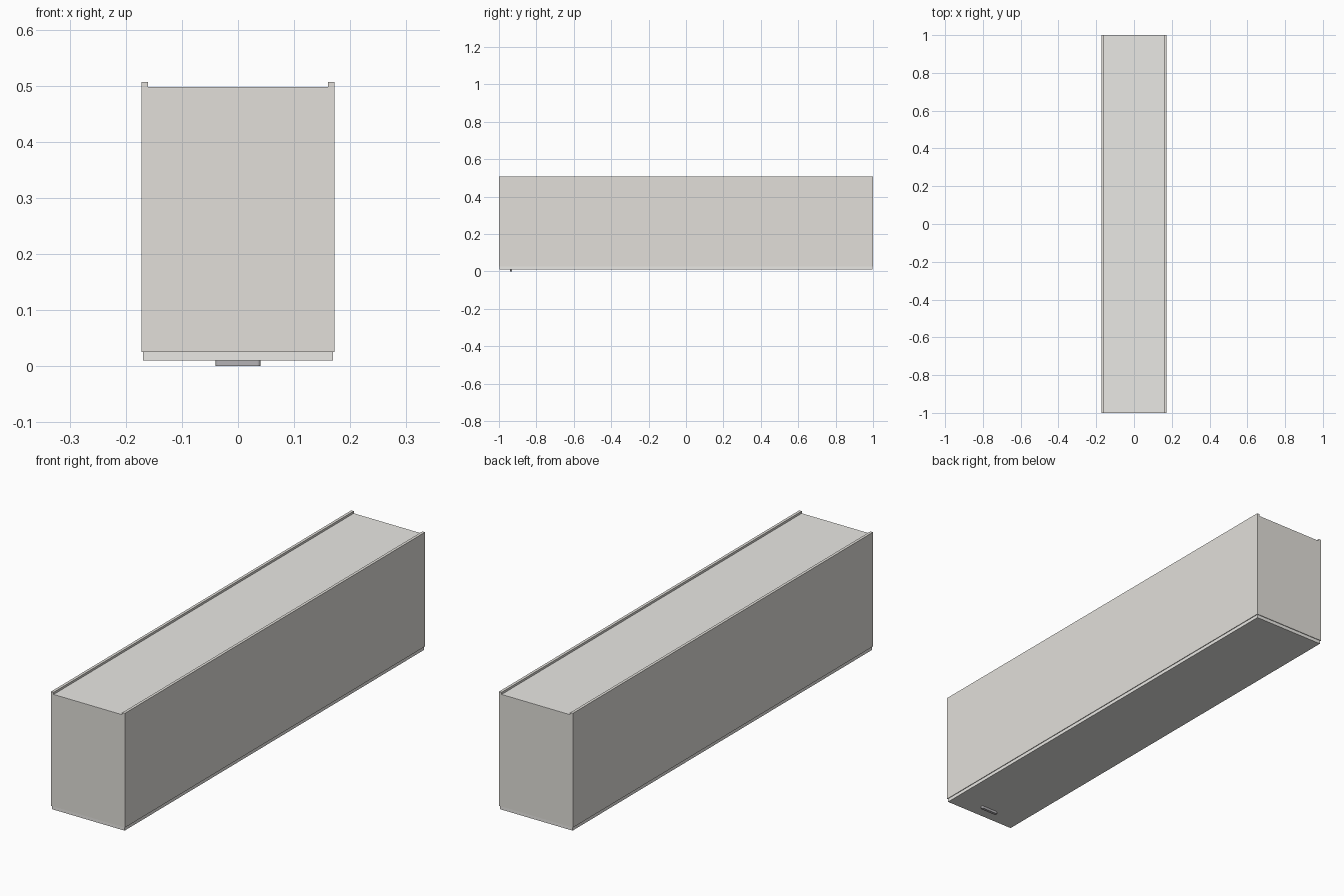
import bpy, bmesh

if "Cube" in bpy.data.objects:
    bpy.data.objects.remove(bpy.data.objects["Cube"])


def material(name, color):
    mat = bpy.data.materials.new(name)
    mat.diffuse_color = (*color, 1)
    mat.use_nodes = True
    mat.node_tree.nodes["Principled BSDF"].inputs["Base Color"].default_value = mat.diffuse_color
    return mat


def add_object(name, bm, mat):
    bmesh.ops.recalc_face_normals(bm, faces=bm.faces)
    mesh = bpy.data.meshes.new(name)
    bm.to_mesh(mesh)
    bm.free()
    mesh.materials.append(mat)
    obj = bpy.data.objects.new(name, mesh)
    bpy.context.collection.objects.link(obj)
    return obj


def extrude_profile(name, half, y0, y1, mat):
    """Mirror a half profile of (x, z) points across x = 0 and extrude it along y."""
    points = half + [(-x, z) for x, z in reversed(half)]
    bm = bmesh.new()
    face = bm.faces.new([bm.verts.new((x, y0, z)) for x, z in points])
    ext = bmesh.ops.extrude_face_region(bm, geom=[face])
    moved = [v for v in ext["geom"] if isinstance(v, bmesh.types.BMVert)]
    bmesh.ops.translate(bm, verts=moved, vec=(0, y1 - y0, 0))
    return add_object(name, bm, mat)


def slab(name, half_width, y0, y1, z0, z1, mat):
    return extrude_profile(name, [(half_width, z0), (half_width, z1)], y0, y1, mat)


beige = material("beige", (0.76, 0.74, 0.70))
pale = material("pale_grey", (0.82, 0.81, 0.78))
dark = material("dark_grey", (0.46, 0.45, 0.47))

# Long case with a raised rail along each top edge
extrude_profile("case", [(0.172, 0.025), (0.172, 0.507), (0.16, 0.507), (0.16, 0.495)],
                -1, 1, beige)

# Thin top sheet lying between the rails
slab("top_sheet", 0.16, -1, 1, 0.495, 0.498, pale)

# Bottom panel, slightly inset from the case
slab("bottom_panel", 0.169, -0.997, 0.997, 0.0105, 0.025, pale)

# Small pull handle under the front end, with rounded ends
handle = slab("handle", 0.04, -0.941, -0.929, 0, 0.0105, dark)
bm = bmesh.new()
bm.from_mesh(handle.data)
upright = [e for e in bm.edges if abs(e.verts[0].co.z - e.verts[1].co.z) > 0.005]
bmesh.ops.bevel(bm, geom=upright, offset=0.005, segments=4, profile=0.5, affect="EDGES")
bm.to_mesh(handle.data)
bm.free()
